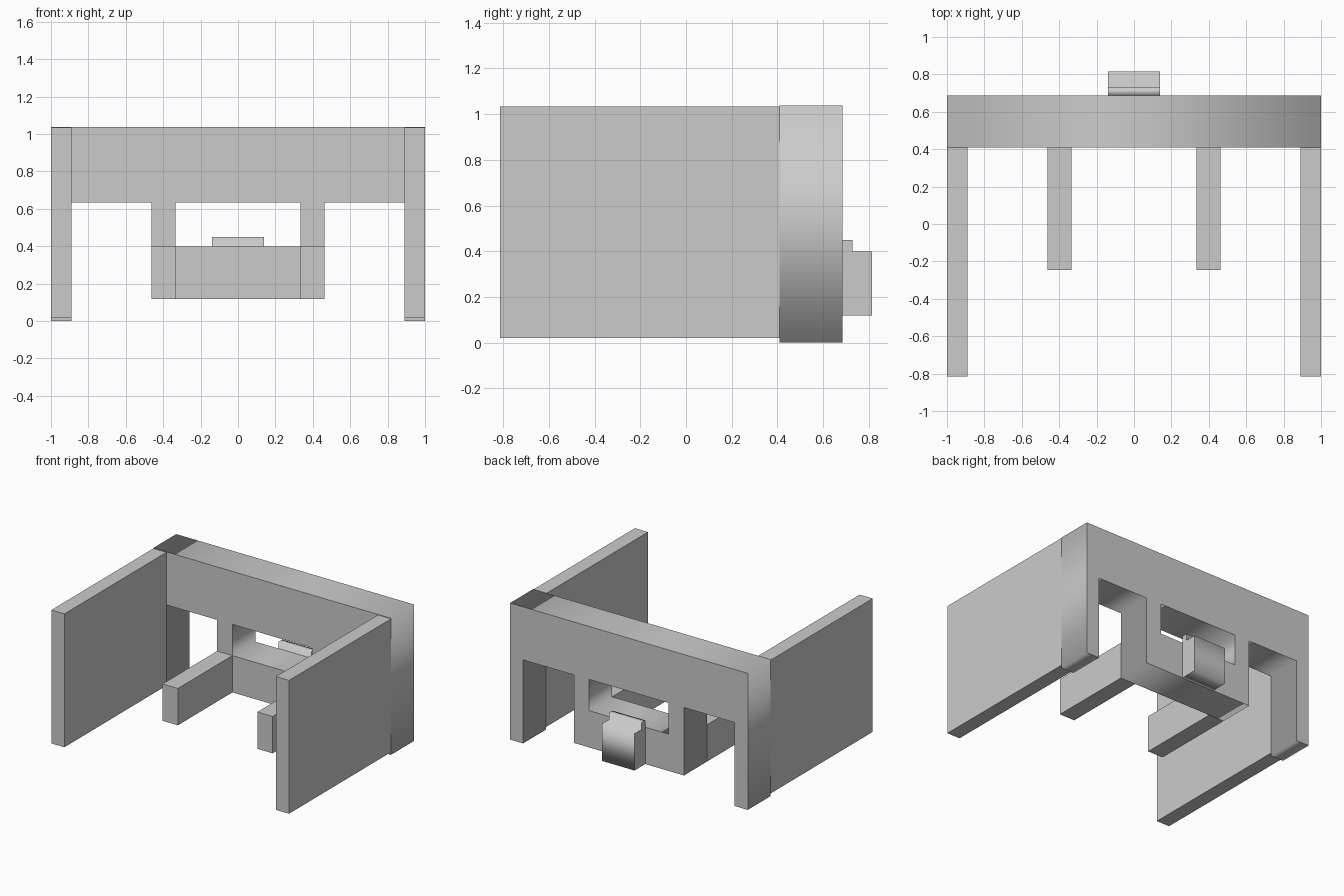
import bpy, bmesh, math

if "Cube" in bpy.data.objects:
    bpy.data.objects.remove(bpy.data.objects["Cube"])


def extruded(name, loops, axis, center, depth):
    """Extrude 2D loops (inner loops become holes) along y or x."""
    cu = bpy.data.curves.new(name, 'CURVE')
    cu.dimensions = '2D'
    cu.fill_mode = 'BOTH'
    cu.extrude = depth / 2
    for pts in loops:
        sp = cu.splines.new('POLY')
        sp.points.add(len(pts) - 1)
        for p, (a, b) in zip(sp.points, pts):
            p.co = (a, b, 0, 1)
        sp.use_cyclic_u = True
    ob = bpy.data.objects.new(name, cu)
    bpy.context.collection.objects.link(ob)
    ob.rotation_euler = (math.pi / 2, 0, 0 if axis == 'y' else math.pi / 2)
    ob.location = (0, center, 0) if axis == 'y' else (center, 0, 0)
    bpy.ops.object.select_all(action='DESELECT')
    ob.select_set(True)
    bpy.context.view_layer.objects.active = ob
    bpy.ops.object.convert(target='MESH')
    return bpy.context.object


def box(name, x, y, z):
    """Box from (min, max) ranges."""
    bm = bmesh.new()
    bmesh.ops.create_cube(bm, size=1)
    for v in bm.verts:
        v.co = [r[0] if c < 0 else r[1] for c, r in zip(v.co, (x, y, z))]
    me = bpy.data.meshes.new(name)
    bm.to_mesh(me)
    bm.free()
    ob = bpy.data.objects.new(name, me)
    bpy.context.collection.objects.link(ob)
    return ob


# Back frame: lintel, outer legs, inner posts and crossbar around a window
half = [(1, 1.038), (1, 0), (0.89, 0), (0.89, 0.635), (0.463, 0.635), (0.463, 0.118)]
outline = half + [(-x, z) for x, z in reversed(half)]
window = [(-0.334, 0.398), (0.334, 0.398), (0.334, 0.635), (-0.334, 0.635)]
extruded("back_frame", [outline, window], 'y', 0.548, 0.276)

# Side panels and inner arms, one pair each
for side, s in (("left", -1), ("right", 1)):
    box(side + "_panel", sorted((s * 0.89, s * 1.0)), (-0.815, 0.41), (0.02, 1.034))
    box(side + "_arm", sorted((s * 0.334, s * 0.463)), (-0.245, 0.41), (0.118, 0.398))

# Rear block with its raised lip (stepped side profile)
step = [(0.686, 0.118), (0.815, 0.118), (0.815, 0.398), (0.73, 0.398), (0.73, 0.45), (0.686, 0.45)]
extruded("rear_block", [step], 'x', 0, 0.276)
